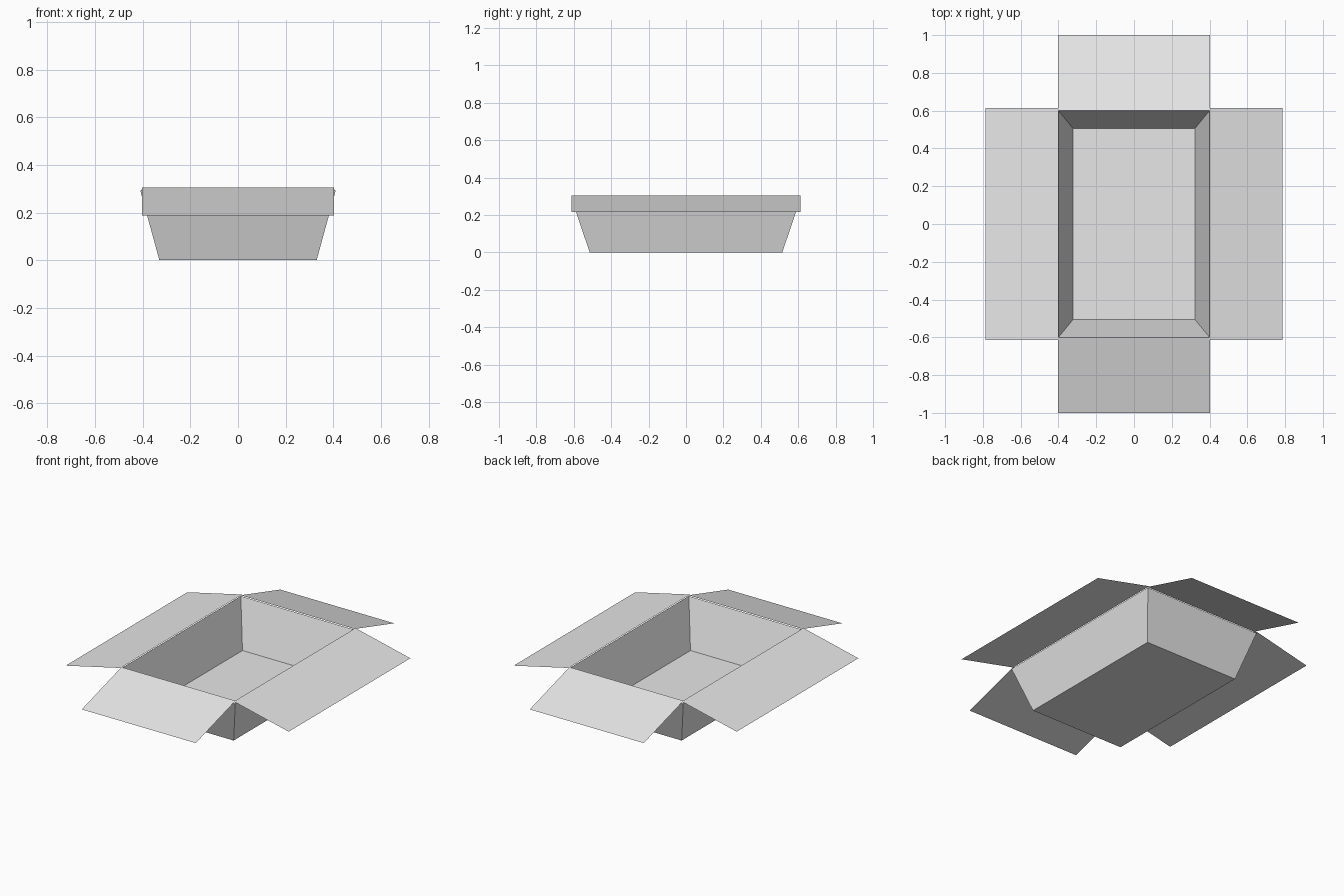
import bpy
import bmesh

cube = bpy.data.objects.get("Cube")
if cube:
    bpy.data.objects.remove(cube, do_unlink=True)

# Plain card colour
card = bpy.data.materials.new("light_grey_card")
card.use_nodes = True
grey = (0.8, 0.8, 0.8, 1.0)
card.diffuse_color = grey
card.node_tree.nodes["Principled BSDF"].inputs["Base Color"].default_value = grey


def add_object(name, bm):
    mesh = bpy.data.meshes.new(name)
    bm.to_mesh(mesh)
    bm.free()
    mesh.materials.append(card)
    obj = bpy.data.objects.new(name, mesh)
    bpy.context.collection.objects.link(obj)
    return obj


def ring(bm, half_x, half_y, z):
    corners = ((-1, -1), (1, -1), (1, 1), (-1, 1))
    return [bm.verts.new((sx * half_x, sy * half_y, z)) for sx, sy in corners]


# Open tray: outer base, outer rim, inner rim, inner floor
bm = bmesh.new()
rings = [ring(bm, *size) for size in (
    (0.33, 0.515, 0.0),
    (0.41, 0.613, 0.292),
    (0.40, 0.60, 0.30),
    (0.322, 0.505, 0.01),
)]
for low, high in zip(rings, rings[1:]):
    for i in range(4):
        j = (i + 1) % 4
        bm.faces.new((low[i], low[j], high[j], high[i]))
bm.faces.new(rings[0][::-1])
bm.faces.new(rings[-1])
add_object("box_tray", bm)


# Thin folded-out flaps, each sloping down from the rim
def add_flap(name, axis, side, start, end, half_width, z_end):
    bm = bmesh.new()
    points = []
    for out, across, z in ((start, -half_width, 0.305), (end, -half_width, z_end),
                           (end, half_width, z_end), (start, half_width, 0.305)):
        xy = (out, across) if axis == "x" else (-across, out)
        points.append(bm.verts.new((side * xy[0], side * xy[1], z)))
    bm.faces.new(points)
    add_object(name, bm)


for name, side in (("left_flap", 1), ("right_flap", -1)):
    add_flap(name, "x", side, 0.40, 0.787, 0.613, 0.216)
for name, side in (("back_flap", 1), ("front_flap", -1)):
    add_flap(name, "y", side, 0.60, 1.0, 0.402, 0.188)
